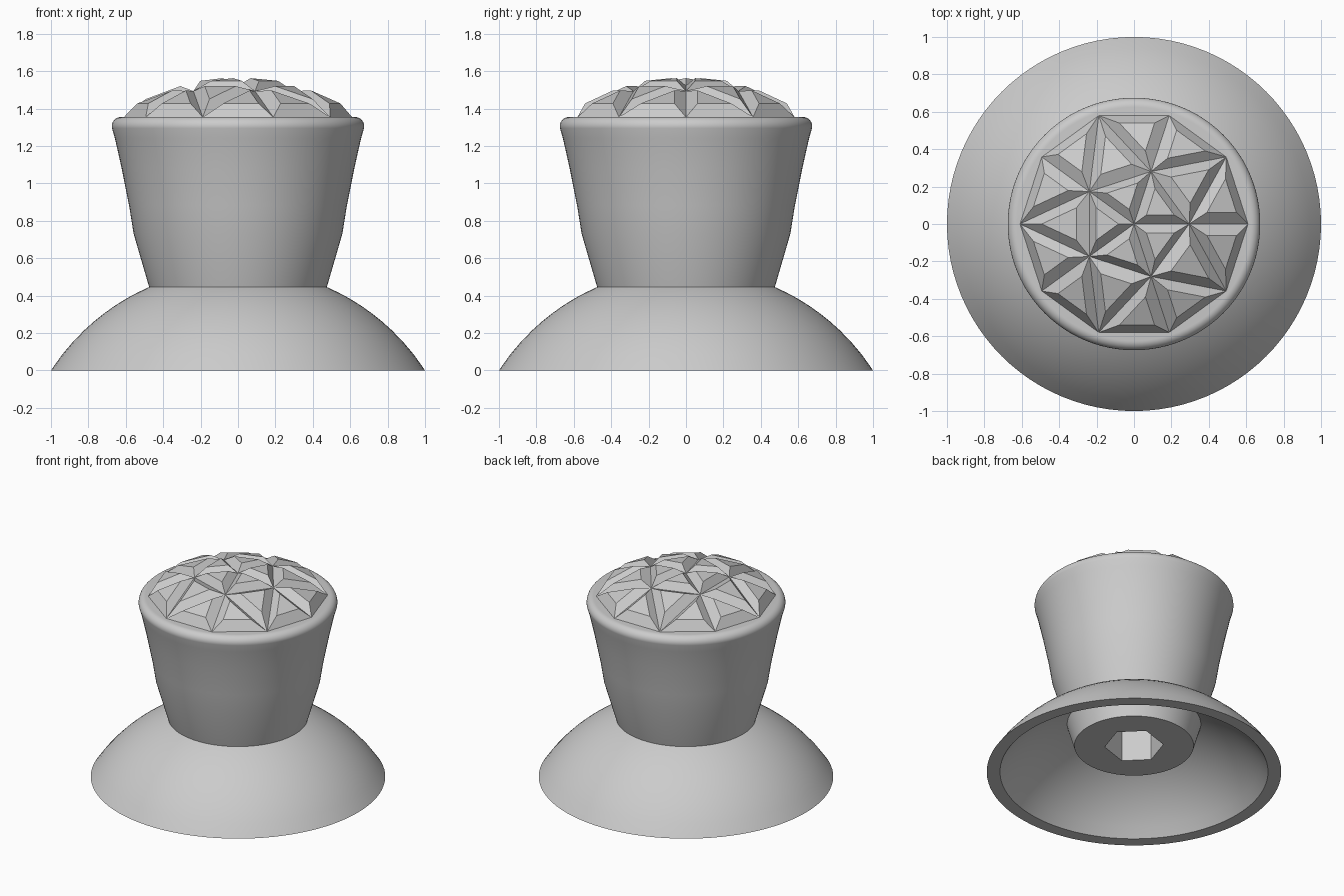
import bpy, bmesh
from math import pi, sin, cos, sqrt, radians
from mathutils import Vector

if "Cube" in bpy.data.objects:
    bpy.data.objects.remove(bpy.data.objects["Cube"])

SEGMENTS = 96

grey = bpy.data.materials.new("plain_grey")
colour = (0.6, 0.6, 0.6, 1)
grey.diffuse_color = colour
grey.use_nodes = True
grey.node_tree.nodes["Principled BSDF"].inputs["Base Color"].default_value = colour


def finish(bm, name):
    bmesh.ops.recalc_face_normals(bm, faces=bm.faces)
    mesh = bpy.data.meshes.new(name)
    bm.to_mesh(mesh)
    bm.free()
    mesh.materials.append(grey)
    obj = bpy.data.objects.new(name, mesh)
    bpy.context.collection.objects.link(obj)
    return obj


def activate(obj):
    bpy.ops.object.select_all(action='DESELECT')
    obj.select_set(True)
    bpy.context.view_layer.objects.active = obj


def smooth(obj):
    activate(obj)
    bpy.ops.object.shade_smooth_by_angle(angle=radians(30))


def lathe(name, profile, closed=False):
    """Turn (radius, z) points about z; an open profile gets flat end caps."""
    bm = bmesh.new()
    rings = []
    for r, z in profile:
        rings.append([bm.verts.new((r * cos(a), r * sin(a), z))
                      for a in (2 * pi * i / SEGMENTS for i in range(SEGMENTS))])
    pairs = list(zip(rings, rings[1:]))
    if closed:
        pairs.append((rings[-1], rings[0]))
    else:
        bm.faces.new(rings[0])
        bm.faces.new(rings[-1])
    for low, high in pairs:
        for i in range(SEGMENTS):
            j = (i + 1) % SEGMENTS
            bm.faces.new((low[i], low[j], high[j], high[i]))
    return finish(bm, name)


def arc(radius, centre_z, r_from, r_to, steps=14):
    """Points on a sphere outline between two distances from the axis."""
    points = []
    for i in range(steps + 1):
        r = r_from + (r_to - r_from) * sin(pi / 2 * i / steps)
        points.append((r, centre_z + sqrt(radius ** 2 - r ** 2)))
    return points


# Skirt: a thin spherical shell, open in the middle for the stem
SINK = -0.6475
outer = arc(sqrt(1 + SINK ** 2), SINK, 1.0, 0.46)
inner_radius = 1.117
inner = arc(inner_radius, SINK, sqrt(inner_radius ** 2 - SINK ** 2), 0.44)
smooth(lathe("skirt", outer + inner[::-1], closed=True))

# Stem: tapered body that pokes through the skirt, with a rounded lip
lip = [(0.625 + 0.05 * cos(a), 1.305 + 0.05 * sin(a))
       for a in (radians(-12 + 102 * i / 10) for i in range(11))]
stem = lathe("stem", [(0.405, 0.204), (0.475, 0.445), (0.558, 0.73),
                      (0.582, 0.88), (0.622, 1.08), (0.658, 1.24)] + lip)

# Six-sided socket cut into the underside of the stem
bm = bmesh.new()
along, across = Vector((1, -1, 0)).normalized(), Vector((1, 1, 0)).normalized()
base = [bm.verts.new(along * 0.2 * cos(a) + across * 0.225 * sin(a) + Vector((0, 0, 0.1)))
        for a in (i * pi / 3 for i in range(6))]
face = bm.faces.new(base)
top = bmesh.ops.extrude_face_region(bm, geom=[face])["geom"]
bmesh.ops.translate(bm, vec=(0, 0, 0.6),
                    verts=[v for v in top if isinstance(v, bmesh.types.BMVert)])
cutter = finish(bm, "socket_cutter")
cutter.hide_render = True
cut = stem.modifiers.new("socket", 'BOOLEAN')
cut.operation = 'DIFFERENCE'
cut.object = cutter
activate(stem)
bpy.ops.object.modifier_apply(modifier=cut.name)
bpy.data.objects.remove(cutter)
smooth(stem)

# Grip: five-fold triangle pattern with a raised plate on every triangle
bm = bmesh.new()


def ring(count, radius, z):
    return [bm.verts.new((radius * cos(a), radius * sin(a), z))
            for a in (2 * pi * i / count for i in range(count))]


centre = bm.verts.new((0, 0, 1.522))
mid = ring(5, 0.295, 1.493)
rim = ring(10, 0.61, 1.354)
triangles = []
for i in range(5):
    a, b = mid[i], mid[(i + 1) % 5]
    p, q, r = rim[2 * i], rim[2 * i + 1], rim[(2 * i + 2) % 10]
    triangles += [(centre, a, b), (a, p, q), (a, q, b), (b, q, r)]
for tri in triangles:
    middle = sum((v.co for v in tri), Vector()) / 3
    lift = Vector((middle.x * 0.02, middle.y * 0.02, 0.05))
    plate = [bm.verts.new(middle.lerp(v.co, 0.5) + lift) for v in tri]
    bm.faces.new(plate)
    for k in range(3):
        n = (k + 1) % 3
        bm.faces.new((tri[k], tri[n], plate[n], plate[k]))
bm.faces.new(rim[::-1])
finish(bm, "faceted_grip")
